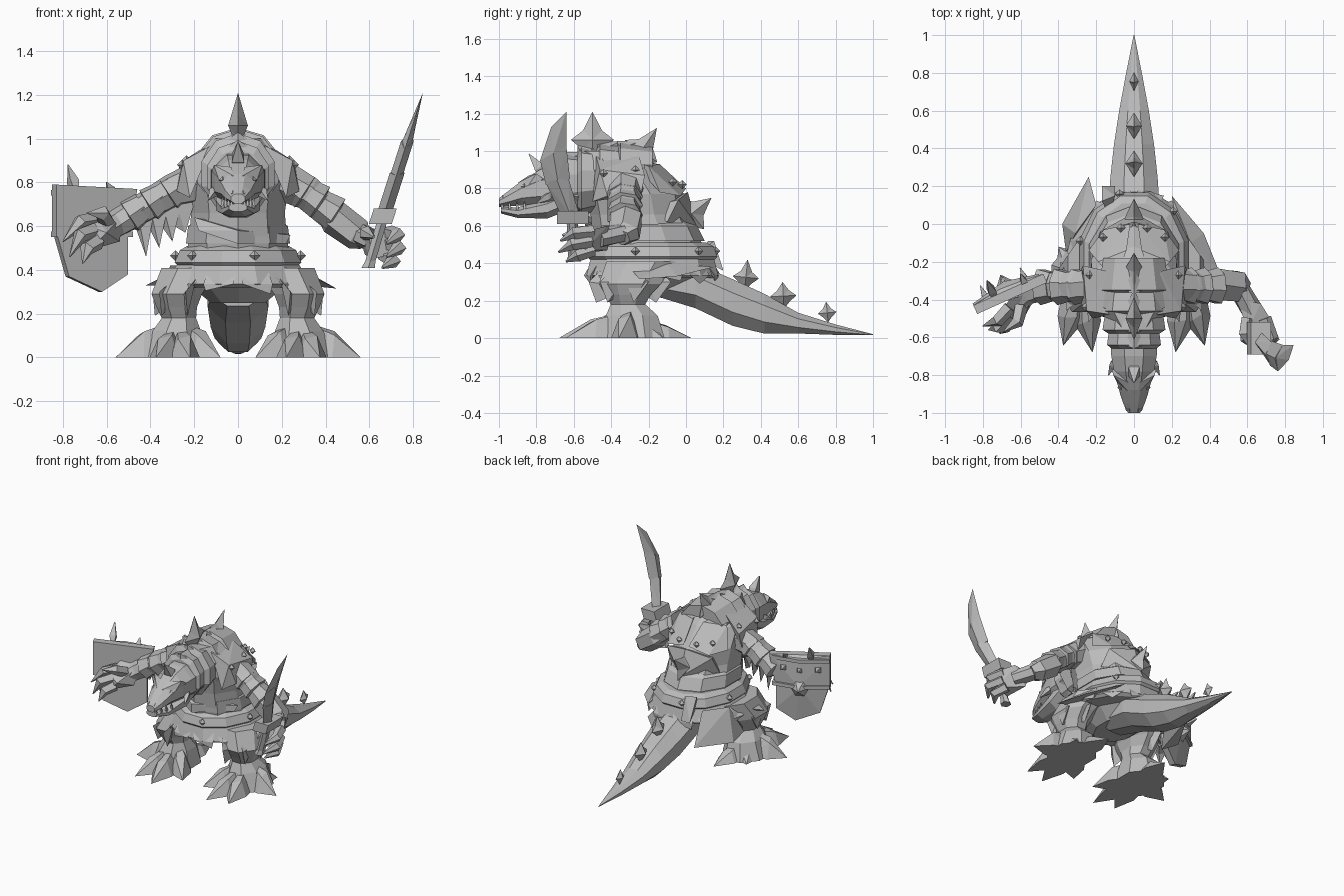
import bpy, bmesh, math
from mathutils import Vector as V

if "Cube" in bpy.data.objects:
    bpy.data.objects.remove(bpy.data.objects["Cube"])

grey = bpy.data.materials.new("stone_grey")
grey.use_nodes = True
grey.diffuse_color = (0.5, 0.5, 0.5, 1)
grey.node_tree.nodes["Principled BSDF"].inputs["Base Color"].default_value = (0.5, 0.5, 0.5, 1)


def finish(name, bm):
    bmesh.ops.recalc_face_normals(bm, faces=bm.faces)
    me = bpy.data.meshes.new(name)
    bm.to_mesh(me)
    bm.free()
    me.materials.append(grey)
    ob = bpy.data.objects.new(name, me)
    bpy.context.scene.collection.objects.link(ob)
    return ob


def hull(name, pts):
    """Faceted convex chunk around a few points."""
    bm = bmesh.new()
    for p in pts:
        bm.verts.new(p)
    res = bmesh.ops.convex_hull(bm, input=bm.verts[:])
    loose = [v for v in res["geom_interior"] if isinstance(v, bmesh.types.BMVert)]
    bmesh.ops.delete(bm, geom=loose, context='VERTS')
    return finish(name, bm)


def loft(name, rings, n=8, axis=None):
    """Skin rings (x, y, z, half width, half depth) along a path or a fixed axis."""
    bm, loops = bmesh.new(), []
    c = [V(r[:3]) for r in rings]
    for i, r in enumerate(rings):
        t = V(axis) if axis else (c[min(i + 1, len(c) - 1)] - c[max(i - 1, 0)]).normalized()
        u = V((1, 0, 0)) if axis else t.cross(V((0, 0, 1))).normalized()
        v = t.cross(u)
        loops.append([bm.verts.new(c[i] + u * r[3] * math.cos(a) + v * r[4] * math.sin(a))
                      for a in [(k + .5) * math.tau / n for k in range(n)]])
    for a, b in zip(loops, loops[1:]):
        for k in range(n):
            bm.faces.new((a[k], a[(k + 1) % n], b[(k + 1) % n], b[k]))
    bm.faces.new(loops[0])
    bm.faces.new(loops[-1])
    return finish(name, bm)


def spike(name, base, tip, r, n=4):
    m = V(base).lerp(V(tip), .3)
    return loft(name, [(*base, r * .7, r * .7), (*m, r, r), (*tip, .003, .003)], n)


def rivet(name, p, r=.022):
    return hull(name, [V(p) + V(d) * r for d in
                       [(1, 0, 0), (-1, 0, 0), (0, 1, 0), (0, -1, 0), (0, 0, 1), (0, 0, -1)]])


def star(name, y, z, ang, up, side, w):
    """Thin four-pointed back spike, leaning by ang towards the tail."""
    bm = bmesh.new()
    rim = []
    for k, L in enumerate([up, .62 * side, side, .65 * side, side, .65 * side, side, .62 * side]):
        a = ang + k * math.tau / 8
        rim.append(bm.verts.new((0, y + L * math.sin(a), z + L * math.cos(a))))
    for s in (-1, 1):
        mid = bm.verts.new((s * w, y, z))
        for k in range(8):
            bm.faces.new((mid, rim[k], rim[(k + 1) % 8]))
    return finish(name, bm)


Z, Y = (0, 0, 1), (0, 1, 0)

# Body: torso, tail, hunched neck
loft("torso", [(0, -.18, .25, .13, .18), (0, -.18, .32, .22, .27), (0, -.18, .45, .25, .3), (0, -.22, .55, .235, .28),
               (0, -.25, .66, .225, .26), (0, -.27, .77, .24, .26), (0, -.34, .9, .23, .22), (0, -.42, 1.0, .11, .16)], 10, Z)
loft("tail", [(0, -.2, .31, .13, .08), (0, .05, .28, .15, .13), (0, .25, .19, .135, .135), (0, .42, .13, .115, .115),
              (0, .6, .08, .085, .06), (0, .8, .045, .045, .03), (0, 1, .018, .002, .003)], 8, Y)

# Overlapping hood shells narrowing towards the face
for i, (y, z, rx, rz) in enumerate([(-.32, .86, .2, .18), (-.43, .845, .195, .19), (-.53, .83, .175, .185), (-.61, .815, .15, .165)]):
    loft(f"hood_shell_{i}", [(0, y + .14, z + .02, rx * .85, rz * .8), (0, y - .03, z + .01, rx, rz),
                             (0, y - .05, z, rx * .82, rz * .85)], 10, Y)
    hull("hood_ridge", [(0, y + .08, z + rz + .015), (0, y - .05, z + rz + .015), (.06, y - .03, z + rz * .85), (-.06, y - .03, z + rz * .85),
                        (0, y - .05, z + rz * .7), (0, y + .08, z + rz * .7)])

# Head: skull, muzzle, jaw, brows, horns, teeth
loft("skull", [(0, -.56, .81, .14, .14), (0, -.7, .805, .13, .13), (0, -.78, .8, .115, .11),
               (0, -.88, .775, .085, .07), (0, -.95, .745, .062, .045), (0, -1, .725, .035, .025)], 8, Y)
loft("jaw", [(0, -.6, .76, .11, .07), (0, -.74, .695, .11, .06), (0, -.9, .67, .08, .03), (0, -.99, .685, .045, .02)], 8, Y)
spike("head_crest", (0, -.76, .88), (0, -.84, .985), .04)
for s in (-1, 1):
    hull("brow", [(s * .02, -.9, .83), (s * .11, -.8, .88), (s * .12, -.76, .85), (s * .03, -.84, .87), (s * .09, -.84, .82)])
    spike("cheek_spike", (s * .1, -.72, .77), (s * .135, -.8, .72), .025)
    rivet("eye", (s * .07, -.865, .81), .018)
    rivet("nostril", (s * .025, -.98, .75), .014)
    for k in range(4):
        spike("tooth", (s * (.03 + .014 * k), -.98 + .04 * k, .68), (s * (.03 + .014 * k), -.985 + .04 * k, .73), .01)

# Row of back spikes, large to small
for y, z, a, up, side, w in [(-.5, 1.06, 0, .15, .115, .045), (-.24, 1.0, .6, .15, .105, .05), (.03, .665, .9, .135, .105, .05),
                             (.32, .325, .1, .095, .07, .045), (.52, .225, -.05, .075, .07, .043), (.755, .135, -.1, .06, .05, .025)]:
    star("back_spike", y, z, a, up, side, w)

# Shoulder mantle: layered plates with rivets
for s in (-1, 1):
    hull("mantle_front", [(s * .12, -.48, .97), (s * .25, -.46, .9), (s * .28, -.42, .76), (s * .22, -.5, .73),
                          (s * .14, -.25, .97), (s * .27, -.22, .87), (s * .28, -.24, .77)])
    hull("mantle_back", [(s * .04, -.14, .93), (s * .19, -.2, .92), (s * .24, -.14, .78), (s * .16, -.03, .76),
                         (s * .02, .0, .8), (s * .1, -.3, .95)])
    hull("back_lower_plate", [(0, .01, .78), (s * .18, -.04, .74), (s * .2, -.1, .62), (0, .06, .6), (s * .1, -.2, .7)])
    for p in [(.255, -.44, .88), (.235, -.27, .9), (.165, -.07, .835), (.07, -.02, .82)]:
        rivet("mantle_rivet", (s * p[0], p[1], p[2]), .024)

# Chest sash and waist bands
loft("waist_wrap", [(0, -.2, .52, .25, .3), (0, -.22, .6, .24, .28), (0, -.22, .62, .21, .25)], 10, Z)
hull("sash", [(-.2, -.44, .64), (-.18, -.47, .58), (.22, -.36, .52), (.24, -.34, .56), (0, -.53, .58), (0, -.53, .52)])
loft("belt", [(0, -.18, .42, .285, .345), (0, -.18, .435, .3, .36), (0, -.18, .49, .275, .34), (0, -.18, .51, .24, .3)], 12, Z)
loft("skirt", [(0, -.18, .32, .33, .34), (0, -.18, .335, .35, .365), (0, -.18, .43, .285, .34)], 12, Z)
for k in range(12):
    a = (k + .5) * math.tau / 12
    c, s = math.cos(a), math.sin(a)
    if k % 2:
        rivet("belt_rivet", (.295 * c, -.18 + .35 * s, .465), .025)
    # Ragged hem tabs
    t = V((-s, c, 0)) * .07
    p, q = V((.27 * c, -.18 + .32 * s, .4)), V((.35 * c, -.18 + .36 * s, .335))
    low = q + V((-s, c, 0)) * .06 * (1 - k % 3) + V((0, 0, -.03 - .015 * (k % 2)))
    hull("hem_tab", [p + t, p - t, q + t, q - t, low, q * .95 + V((0, 0, .01))])
hull("left_hip_point", [(.28, -.32, .4), (.3, -.1, .4), (.2, .15, .38), (.37, -.05, .33), (.45, -.25, .315), (.3, -.2, .33)])
hull("right_hip_point", [(-.28, -.32, .4), (-.28, -.1, .4), (-.42, -.3, .33), (-.3, -.2, .33)])
hull("hip_cloth", [(-.2, .1, .42), (-.31, -.05, .42), (-.24, .25, .22), (-.38, .0, .2), (-.36, -.15, .22), (-.28, -.02, .3)])
hull("back_buckle", [(-.17, .12, .52), (-.1, .15, .52), (-.17, .2, .36), (-.1, .2, .36), (-.13, .05, .44)])

# Legs and clawed feet
for s in (-1, 1):
    loft("leg", [(s * .22, -.24, .41, .14, .2), (s * .28, -.3, .29, .125, .18), (s * .28, -.31, .23, .1, .13), (s * .27, -.31, .18, .085, .1),
                 (s * .28, -.29, .12, .12, .15), (s * .29, -.29, 0, .16, .19)], 8, Z)
    for x, y in [(.36, -.4), (.39, -.26), (.3, -.14), (.24, -.46)]:
        hull("thigh_tuft", [(s * x * .8, y, .36), (s * x, y - .06, .3), (s * x, y + .06, .3), (s * (x - .01), y - .02, .19), (s * .27, -.28, .27)])
    # Each toe: broad base, raised knuckle, pointed claw
    for x, y, h in [(.56, -.36, .12), (.375, -.645, .1), (.22, -.68, .1), (.08, -.52, .12), (.4, -.12, .08), (.24, .03, .07)]:
        b, tip = V((s * .28, -.29, 0)), V((s * x, y, 0))
        d = tip - b
        n = V((-d.y, d.x, 0)).normalized()
        hull("toe", [b + n * .08, b - n * .08, b + V((0, 0, h + .05)), b + d * .6 + n * .07, b + d * .6 - n * .07,
                     b + d * .55 + n * .03 + V((0, 0, h)), b + d * .6 - n * .03 + V((0, 0, h * .85)),
                     b + d * .78 + V((0, 0, h * .45)), tip])

# Arms with wrapped sleeves
loft("right_arm", [(-.18, -.32, .8, .1, .1), (-.3, -.33, .76, .085, .08), (-.45, -.33, .67, .08, .07),
                   (-.56, -.36, .61, .065, .065), (-.63, -.42, .57, .06, .06)], 7)
loft("left_arm", [(.18, -.32, .82, .1, .1), (.32, -.33, .75, .085, .08), (.43, -.32, .65, .07, .07),
                  (.56, -.35, .56, .06, .055), (.63, -.47, .53, .06, .05)], 7)
for s, path in [(-1, [(.25, .79), (.34, .74), (.43, .69)]), (1, [(.24, .8), (.31, .755), (.38, .7)])]:
    for x, z in path:
        loft("sleeve_band", [(s * x, -.33, z, .08, .07), (s * (x + .065), -.33, z - .045, .1, .085),
                             (s * (x + .075), -.33, z - .05, .06, .06)], 7)
loft("left_bracer", [(.41, -.32, .66, .07, .06), (.44, -.32, .64, .095, .08), (.55, -.33, .56, .09, .075),
                     (.58, -.35, .54, .06, .05)], 6)
for x, z in [(-.24, .57), (-.3, .53), (-.36, .5), (-.42, .46)]:
    hull("sleeve_tatter", [(x - .05, -.36, .72), (x + .05, -.36, .74), (x - .03, -.28, .7), (x, -.34, z), (x - .05, -.32, .6)])

# Shield hand with spread claws
hull("right_palm", [(-.53, -.36, .65), (-.54, -.42, .53), (-.66, -.4, .67), (-.71, -.48, .61), (-.68, -.5, .49), (-.6, -.53, .57)])
for base, knuckle, tip in [((-.66, -.44, .63), (-.72, -.51, .62), (-.8, -.54, .53)), ((-.66, -.48, .58), (-.72, -.55, .56), (-.77, -.56, .46)),
                           ((-.64, -.49, .53), (-.69, -.55, .5), (-.71, -.58, .43)), ((-.6, -.44, .62), (-.62, -.52, .66), (-.69, -.57, .66))]:
    loft("claw_finger", [(*base, .038, .038), (*knuckle, .036, .036), (*tip, .003, .003)], 5)


# Shield: tapered slab, rim band, boss and spikes on the outer face
def on_shield(x, z, out=0.0):
    return V((x, -.4 + (x + .66) * .45, z)) + V((-.41, .91, 0)) * out


hull("shield_upper", [on_shield(x, z, o) for x, z in [(-.83, .79), (-.46, .77), (-.5, .55), (-.83, .56)] for o in (0, .05)]
     + [on_shield(-.65, .76, .075), on_shield(-.65, .56, .085)])
hull("shield_lower", [on_shield(x, z, o) for x, z in [(-.83, .58), (-.5, .57), (-.5, .38), (-.62, .3), (-.77, .37)] for o in (.005, .045)]
     + [on_shield(-.65, .55, .08)])
for z in (.55, .74):
    hull("shield_band", [on_shield(x, z + d, o) for x in (-.83, -.48) for d in (0, .025) for o in (.0, .06)]
         + [on_shield(-.65, z, .1), on_shield(-.65, z + .025, .1)])
hull("shield_boss", [on_shield(-.65 + .055 * math.cos(k * math.pi / 3), .55 + .065 * math.sin(k * math.pi / 3), .07) for k in range(6)]
     + [on_shield(-.65, .55, .14)])
for x, z in [(-.76, .68), (-.65, .67), (-.55, .68)]:
    spike("shield_stud", on_shield(x, z, .03), on_shield(x, z + .02, .13), .028)
spike("shield_top_spike_outer", on_shield(-.72, .77, .06), on_shield(-.72, .88, .14), .03)
spike("shield_top_spike_inner", on_shield(-.56, .75, .04), on_shield(-.56, .8, .1), .025)

# Sword hand: chunky palm with claws curling round the grip
hull("left_palm", [(.55, -.4, .57), (.58, -.42, .47), (.67, -.42, .6), (.72, -.5, .58), (.71, -.54, .47), (.6, -.57, .56), (.61, -.57, .45)])
for base, knuckle, tip in [((.69, -.5, .57), (.73, -.6, .56), (.68, -.67, .52)), ((.69, -.51, .52), (.735, -.61, .5), (.68, -.68, .46)),
                           ((.67, -.5, .47), (.71, -.58, .44), (.66, -.64, .41)), ((.6, -.5, .56), (.585, -.58, .57), (.62, -.66, .55))]:
    loft("gripping_finger", [(*base, .038, .035), (*knuckle, .035, .033), (*tip, .006, .006)], 5)


# Sword: grip, guard, broad curved blade
def on_sword(y, z, side=0.0):
    return V((.65 + (z - .6) * .32 + side, y, z))


loft("grip", [(.595, -.6, .41, .035, .04), (.605, -.6, .44, .027, .03), (.67, -.61, .66, .027, .03)], 6, Z)
hull("guard", [on_sword(y, z, s) for y in (-.69, -.52) for z in (.61, .68) for s in (-.055, .05)])
for n, (a, b, c, d) in enumerate([((-.67, .66), (-.57, .66), (-.63, .86), (-.75, .83)),
                                  ((-.75, .82), (-.62, .85), (-.64, 1.03), (-.78, .95)),
                                  ((-.78, .95), (-.64, 1.02), (-.64, 1.21), (-.72, 1.13))]):
    mid = [((p[0] + q[0]) / 2, (p[1] + q[1]) / 2) for p, q in ((a, b), (c, d))]
    hull(f"blade_{n}", [on_sword(*p) for p in (a, b, c, d)]
         + [on_sword(y, z, s * (.034 - .005 * n)) for y, z in mid for s in (-1, 1) if z < 1.1])
